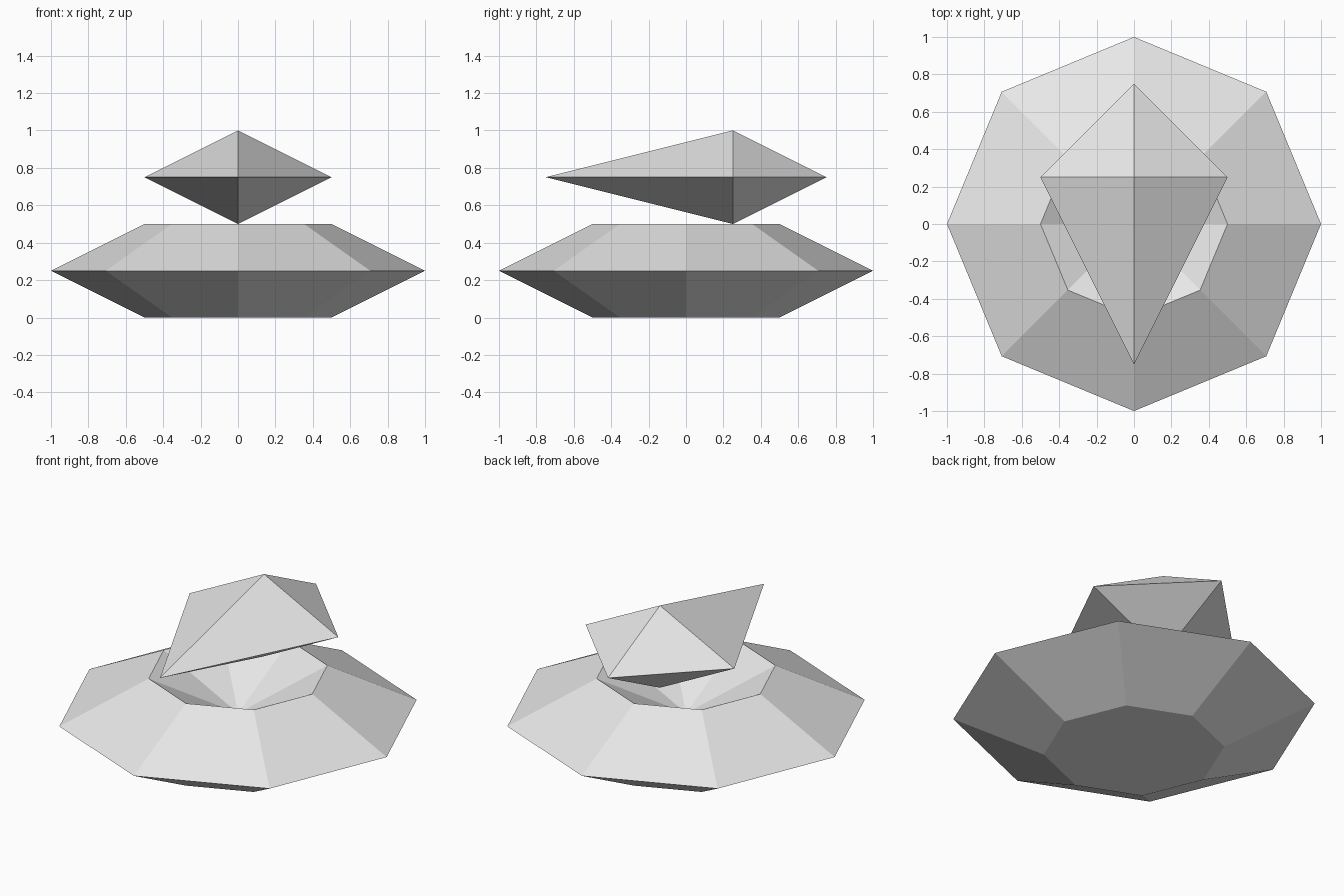
import bpy
import bmesh
from math import cos, sin, pi

if "Cube" in bpy.data.objects:
    bpy.data.objects.remove(bpy.data.objects["Cube"])

grey = bpy.data.materials.new("light grey")
grey.diffuse_color = (0.8, 0.8, 0.8, 1)
grey.use_nodes = True
grey.node_tree.nodes["Principled BSDF"].inputs["Base Color"].default_value = grey.diffuse_color


def finish(name, bm):
    """Turn a bmesh into a flat-shaded grey object."""
    bmesh.ops.recalc_face_normals(bm, faces=bm.faces[:])
    mesh = bpy.data.meshes.new(name)
    bm.to_mesh(mesh)
    bm.free()
    mesh.materials.append(grey)
    bpy.context.collection.objects.link(bpy.data.objects.new(name, mesh))


def ring(bm, radius, z, sides=8):
    return [bm.verts.new((radius * cos(2 * pi * i / sides),
                          radius * sin(2 * pi * i / sides), z))
            for i in range(sides)]


# Octagonal base: flat bottom, wide waist, rim and a conical hollow on top
bm = bmesh.new()
rings = [ring(bm, r, z) for r, z in ((0.5, 0), (1, 0.25), (0.5, 0.5))]
hollow = bm.verts.new((0, 0, 0.25))
bm.faces.new(rings[0][::-1])
for i in range(8):
    j = (i + 1) % 8
    for low, high in zip(rings, rings[1:]):
        bm.faces.new((low[i], low[j], high[j], high[i]))
    bm.faces.new((rings[2][i], rings[2][j], hollow))
finish("base", bm)

# Floating kite-shaped pointer, its long tip facing the front
bm = bmesh.new()
kite = [bm.verts.new((x, y, 0.75))
        for x, y in ((0.5, 0.25), (0, 0.75), (-0.5, 0.25), (0, -0.75))]
for z in (1, 0.5):
    tip = bm.verts.new((0, 0.25, z))
    for i in range(4):
        bm.faces.new((kite[i], kite[(i + 1) % 4], tip))
finish("pointer", bm)
